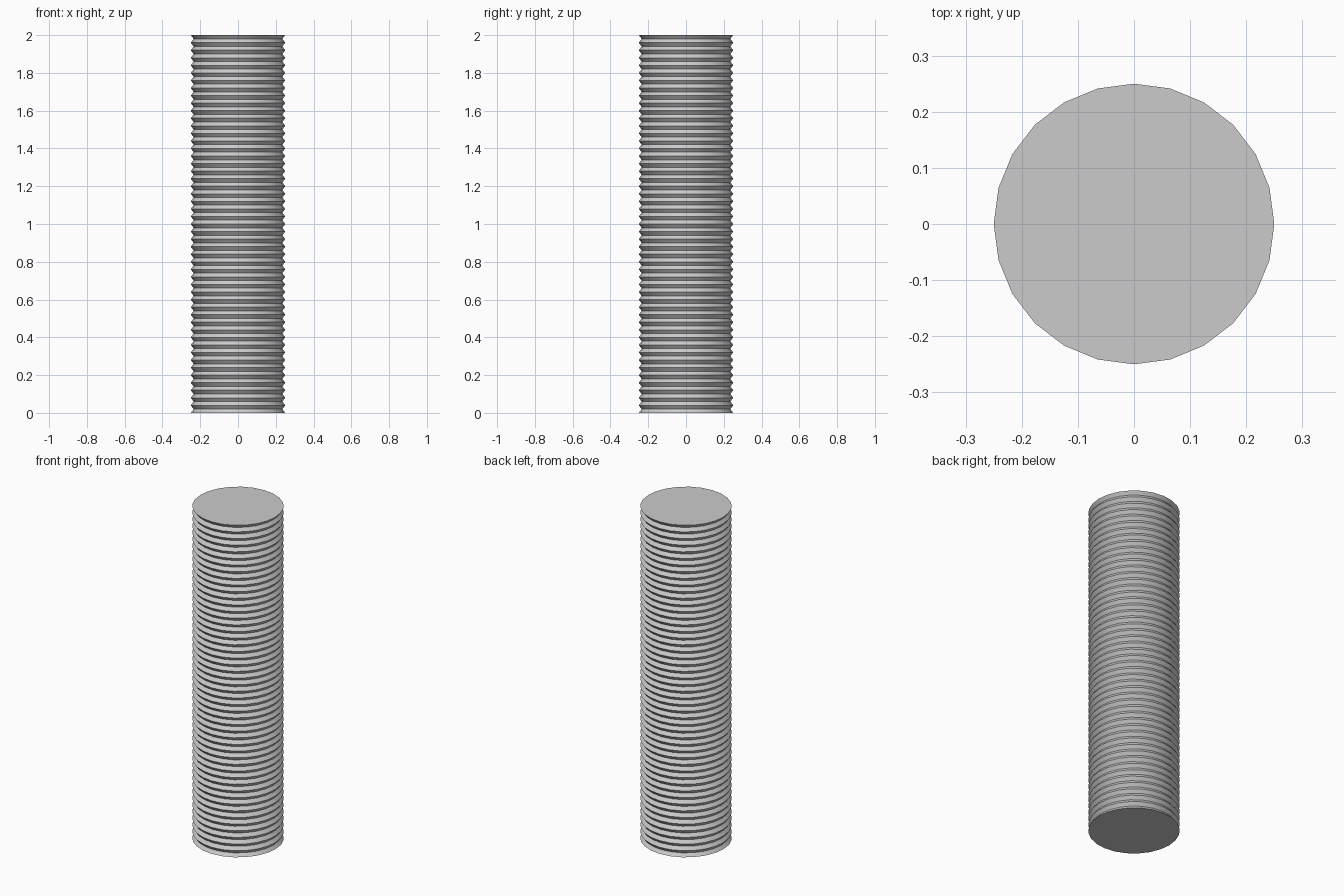
import bpy, bmesh
from math import sin, cos, pi

if "Cube" in bpy.data.objects:
    bpy.data.objects.remove(bpy.data.objects["Cube"])

SIDES, RIDGES, HEIGHT = 24, 50, 2.0
CREST, ROOT = 0.25, 0.235
PITCH = HEIGHT / RIDGES

# Zigzag profile: crest at both ends, root halfway between crests
profile = []
for i in range(RIDGES):
    profile += [(CREST, i * PITCH), (ROOT, (i + 0.5) * PITCH)]
profile.append((CREST, HEIGHT))

# Revolve the profile into stacked rings
bm = bmesh.new()
rings = [[bm.verts.new((r * cos(2 * pi * k / SIDES), r * sin(2 * pi * k / SIDES), z))
          for k in range(SIDES)] for r, z in profile]
for a, b in zip(rings, rings[1:]):
    for k in range(SIDES):
        n = (k + 1) % SIDES
        bm.faces.new((a[k], a[n], b[n], b[k]))

# End caps
bm.faces.new(rings[0][::-1])
bm.faces.new(rings[-1])

mesh = bpy.data.meshes.new("ridged_rod")
bm.to_mesh(mesh)
bm.free()
rod = bpy.data.objects.new("ridged_rod", mesh)
bpy.context.collection.objects.link(rod)
rod.select_set(True)
bpy.context.view_layer.objects.active = rod
bpy.ops.object.shade_smooth_by_angle(angle=0.35)
